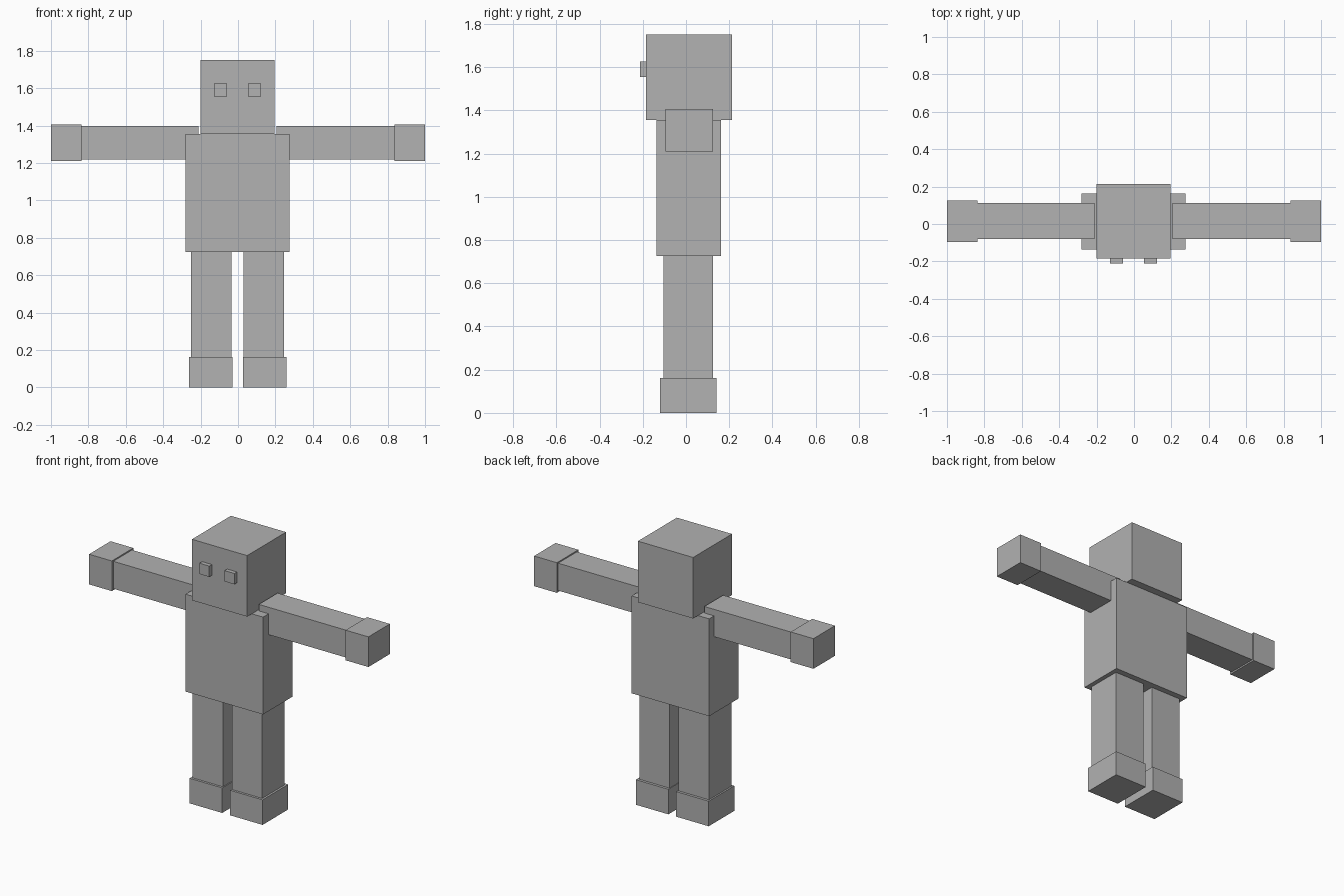
import bpy

if "Cube" in bpy.data.objects:
    bpy.data.objects.remove(bpy.data.objects["Cube"])

grey = bpy.data.materials.new("plain grey")
grey.diffuse_color = (0.445, 0.445, 0.445, 1)
grey.use_nodes = True
grey.node_tree.nodes["Principled BSDF"].inputs["Base Color"].default_value = grey.diffuse_color


def box(name, x, y, z):
    """Box spanning the (min, max) ranges x, y and z."""
    spans = (x, y, z)
    bpy.ops.mesh.primitive_cube_add(size=1, location=[(a + b) / 2 for a, b in spans])
    ob = bpy.context.object
    ob.name = name
    size = [b - a for a, b in spans]
    for v in ob.data.vertices:
        v.co = [c * s for c, s in zip(v.co, size)]
    ob.data.materials.append(grey)
    return ob


def pair(name, x, y, z, centre=-0.0025):
    """Two boxes mirrored about the body's centre plane; x is the distance from it."""
    box("right_" + name, (centre - x[1], centre - x[0]), y, z)
    box("left_" + name, (centre + x[0], centre + x[1]), y, z)


# Head and torso
box("head", (-0.20, 0.195), (-0.185, 0.213), (1.355, 1.75))
box("torso", (-0.28, 0.275), (-0.137, 0.163), (0.725, 1.355))

# Raised square eyes
pair("eye", (0.055, 0.125), (-0.212, -0.183), (1.555, 1.625))

# Outstretched arms, set into the shoulders, and hands
pair("arm", (0.2075, 0.84), (-0.08, 0.112), (1.22, 1.397))
pair("hand", (0.837, 1.0), (-0.095, 0.125), (1.21, 1.405), centre=0)

# Legs and feet
pair("leg", (0.033, 0.249), (-0.105, 0.125), (0.16, 0.727))
pair("foot", (0.028, 0.261), (-0.12, 0.142), (0.0, 0.162), centre=-0.001)
